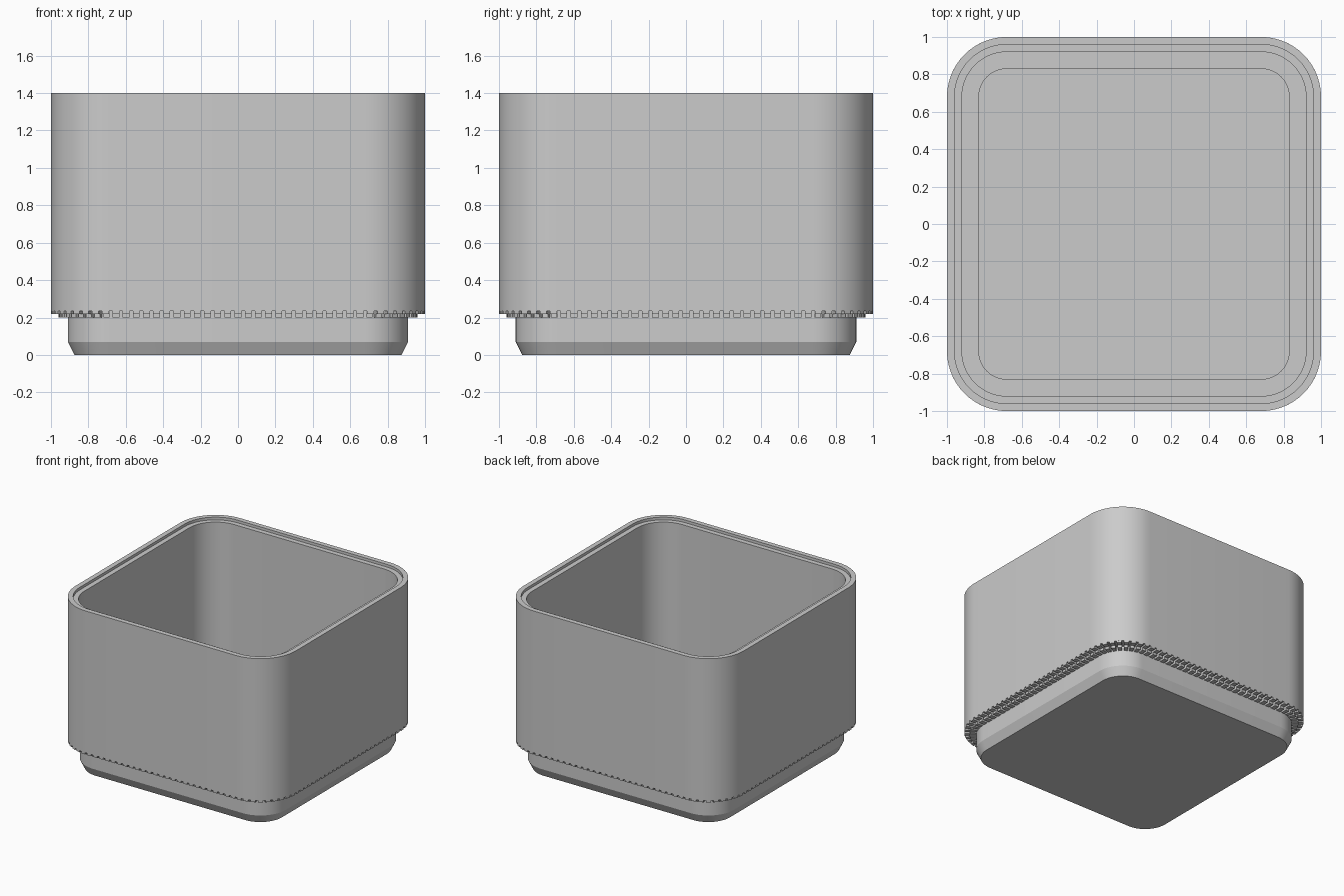
import bpy
import bmesh
from math import cos, sin, pi, radians
from mathutils import Vector, Matrix

CORE = 0.68        # half size of the square that every outline is offset from
SEGMENTS = 14      # segments per rounded corner

cube = bpy.data.objects.get("Cube")
if cube:
    bpy.data.objects.remove(cube)

grey = bpy.data.materials.new("Light Grey")
grey.use_nodes = True
grey.diffuse_color = (0.6, 0.6, 0.6, 1)
grey.node_tree.nodes["Principled BSDF"].inputs["Base Color"].default_value = (0.6, 0.6, 0.6, 1)


def finish(bm, name):
    bmesh.ops.recalc_face_normals(bm, faces=bm.faces)
    mesh = bpy.data.meshes.new(name)
    bm.to_mesh(mesh)
    bm.free()
    mesh.materials.append(grey)
    obj = bpy.data.objects.new(name, mesh)
    bpy.context.collection.objects.link(obj)
    bpy.ops.object.select_all(action='DESELECT')
    obj.select_set(True)
    bpy.context.view_layer.objects.active = obj
    bpy.ops.object.shade_smooth_by_angle(angle=radians(25))
    return obj


def rounded_square(bm, half, z):
    """One rounded-square loop of vertices, concentric at the corners."""
    r = half - CORE
    loop = []
    for quarter in range(4):
        turn = Matrix.Rotation(quarter * pi / 2, 3, 'Z')
        for i in range(SEGMENTS + 1):
            a = i / SEGMENTS * pi / 2
            loop.append(bm.verts.new(turn @ Vector((CORE + r * cos(a), CORE + r * sin(a), z))))
    return loop


# Hollow box: foot, overhanging walls, stepped rim, inner ledge and floor
profile = [(0.875, 0), (0.91, 0.07), (0.91, 0.235), (1, 0.235), (1, 1.4),
           (0.96, 1.4), (0.96, 1.378), (0.92, 1.378), (0.92, 0.28),
           (0.83, 0.28), (0.83, 0.08)]
bm = bmesh.new()
loops = [rounded_square(bm, half, z) for half, z in profile]
for low, high in zip(loops, loops[1:]):
    for i in range(len(low)):
        j = (i + 1) % len(low)
        bm.faces.new((low[i], low[j], high[j], high[i]))
bm.faces.new(loops[0])
bm.faces.new(loops[-1])
finish(bm, "stacking_box")

# Stepped teeth under the overhang, separated by narrow radial grooves
tooth_section = [(0.905, 0.2), (0.96, 0.2), (0.96, 0.22), (1, 0.22), (1, 0.235), (0.905, 0.235)]
SIDE_TEETH, CORNER_TEETH, GAP = 25, 9, 0.17


def add_tooth(bm, ends, turn):
    """Prism between two stations, each a core point and an outward direction."""
    a, b = [[bm.verts.new(turn @ (point + out * (half - CORE) + Vector((0, 0, z))))
             for half, z in tooth_section] for point, out in ends]
    n = len(a)
    for i in range(n):
        j = (i + 1) % n
        bm.faces.new((a[i], a[j], b[j], b[i]))
    bm.faces.new(a)
    bm.faces.new(b)


def side_station(t):
    return Vector((CORE, CORE * (2 * t - 1), 0)), Vector((1, 0, 0))


def corner_station(t):
    a = t * pi / 2
    return Vector((CORE, CORE, 0)), Vector((cos(a), sin(a), 0))


bm = bmesh.new()
for quarter in range(4):
    turn = Matrix.Rotation(quarter * pi / 2, 3, 'Z')
    for station, count in ((side_station, SIDE_TEETH), (corner_station, CORNER_TEETH)):
        for i in range(count):
            add_tooth(bm, [station((i + e) / count) for e in (GAP, 1 - GAP)], turn)
finish(bm, "grip_teeth")
